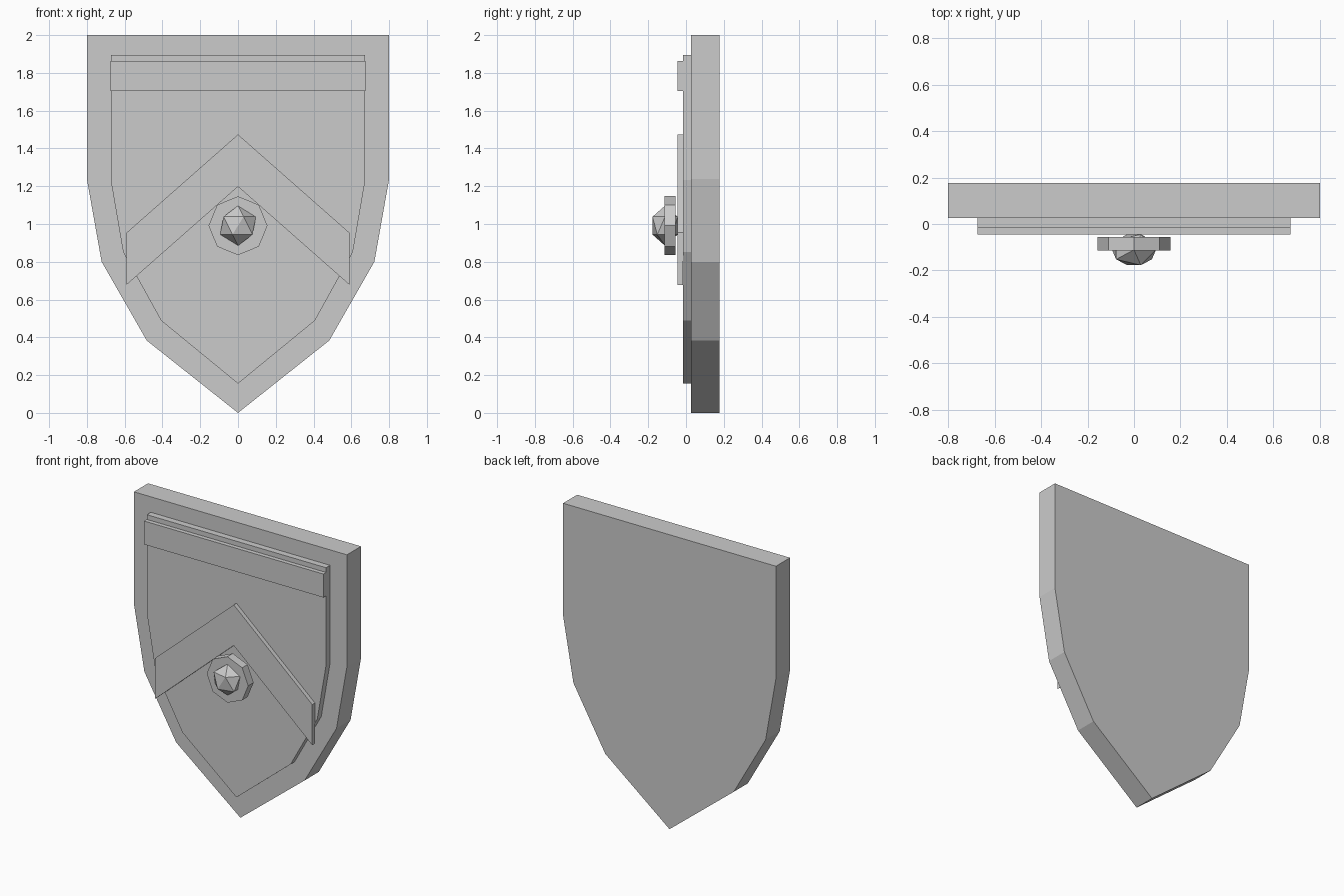
import bpy, bmesh
from math import radians
from mathutils import Matrix

cube = bpy.data.objects.get("Cube")
if cube:
    bpy.data.objects.remove(cube, do_unlink=True)

COLOR = (0.6, 0.6, 0.6, 1)
grey = bpy.data.materials.new("plain grey")
grey.use_nodes = True
grey.diffuse_color = COLOR
grey.node_tree.nodes["Principled BSDF"].inputs["Base Color"].default_value = COLOR


def add_object(name, bm):
    bmesh.ops.recalc_face_normals(bm, faces=bm.faces)
    mesh = bpy.data.meshes.new(name)
    bm.to_mesh(mesh)
    bm.free()
    mesh.materials.append(grey)
    obj = bpy.data.objects.new(name, mesh)
    bpy.context.collection.objects.link(obj)
    return obj


def plate(name, outline, front, back):
    """Extrude an x-z outline from y = front to y = back."""
    bm = bmesh.new()
    face = bm.faces.new([bm.verts.new((x, front, z)) for x, z in outline])
    result = bmesh.ops.extrude_face_region(bm, geom=[face], use_keep_orig=True)
    verts = [v for v in result["geom"] if isinstance(v, bmesh.types.BMVert)]
    bmesh.ops.translate(bm, verts=verts, vec=(0, back - front, 0))
    return add_object(name, bm)


def mirrored(half):
    """Complete a right-hand outline; points on the axis are not doubled."""
    return half + [(-x, z) for x, z in reversed(half) if x > 0]


# Shield body and the smaller raised field in front of it
shield = mirrored([(0.8, 2), (0.8, 1.238), (0.722, 0.8), (0.483, 0.383), (0, 0)])
field = [(x * 0.842, 0.155 + z * 0.87) for x, z in shield]
plate("shield_body", shield, 0.026, 0.177)
plate("raised_field", field, -0.017, 0.026)

# Straight band across the top
plate("top_band", mirrored([(0.674, 1.863), (0.674, 1.704)]), -0.046, -0.017)

# Chevron
plate("chevron", mirrored([(0, 1.474), (0.59, 0.954), (0.59, 0.678), (0, 1.198)]),
      -0.046, -0.017)

# Octagonal boss facing forward
bm = bmesh.new()
bmesh.ops.create_cone(bm, cap_ends=True, segments=8, radius1=0.156, radius2=0.156,
                      depth=0.058,
                      matrix=Matrix.Translation((0, -0.084, 0.991))
                      @ Matrix.Rotation(radians(90), 4, "X"))
add_object("boss", bm)

# Faceted gem, flattened front to back
bm = bmesh.new()
bmesh.ops.create_icosphere(bm, subdivisions=1, radius=0.106)
gem = add_object("gem", bm)
gem.location = (0, -0.111, 0.991)
gem.scale = (1, 0.735, 1)
